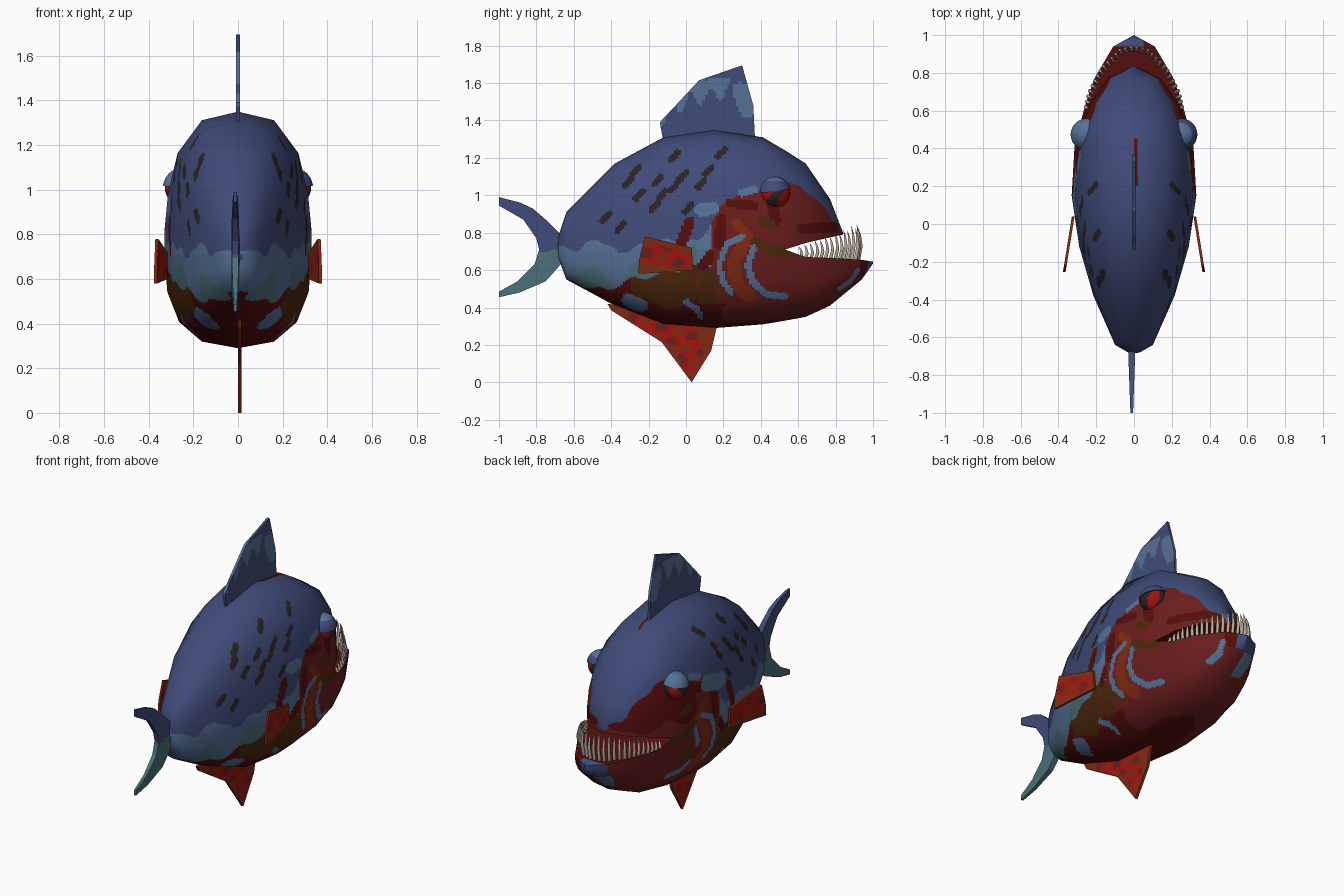
import bpy, bmesh, math
from mathutils import Vector

if "Cube" in bpy.data.objects:
    bpy.data.objects.remove(bpy.data.objects["Cube"])

def srgb(r, g, b):
    return tuple((c / 255 / 12.92) if c < 10 else ((c / 255 + .055) / 1.055) ** 2.4 for c in (r, g, b)) + (1,)

PALETTE = [("back blue", (64, 75, 121)), ("pale blue", (86, 114, 150)), ("teal", (76, 112, 122)),
           ("flesh red", (106, 30, 29)), ("dark red", (84, 13, 12)), ("bright red", (166, 18, 14)),
           ("rust", (130, 42, 18)), ("brown", (76, 40, 12)), ("near black", (42, 35, 37)),
           ("ivory", (188, 172, 152))]
MATS = []
for n, c in PALETTE:
    m = bpy.data.materials.new(n)
    m.diffuse_color = srgb(*c)
    m.use_nodes = True
    m.node_tree.nodes["Principled BSDF"].inputs["Base Color"].default_value = m.diffuse_color
    MATS.append(m)
BLUE, PALE, TEAL, FLESH, DARK, BRIGHT, RUST, BROWN, BLACK, IVORY = range(10)

def finish(name, me, rule):
    ob = bpy.data.objects.new(name, me)
    bpy.context.collection.objects.link(ob)
    for m in MATS:
        me.materials.append(m)
    for p in me.polygons:
        p.material_index = rule(*p.center)
    return ob

def lerp(pts, t):
    if t <= pts[0][0]:
        return pts[0][1]
    for (a, p), (b, q) in zip(pts, pts[1:]):
        if t <= b:
            return p + (q - p) * (t - a) / (b - a)
    return pts[-1][1]

def near(path, y, z, r):
    for (a, b), (c, d) in zip(path, path[1:]):
        u, v = c - a, d - b
        t = max(0, min(1, ((y - a) * u + (z - b) * v) / (u * u + v * v)))
        if (y - a - t * u) ** 2 + (z - b - t * v) ** 2 < r * r:
            return True
    return False

def grid(name, P, ni, nj, rule):
    """Finely split faceted grid that keeps the coarse mesh's smooth normals."""
    R, C = len(P), len(P[0])
    N = []
    for i in range(R):
        row = []
        for j in range(C):
            di = P[min(i + 1, R - 1)][j] - P[max(i - 1, 0)][j]
            dj = P[i][min(j + 1, C - 1)] - P[i][max(j - 1, 0)]
            k = di.cross(dj)
            row.append(k.normalized() if k.length > 1e-6 else Vector((0, -1 if i == 0 else 1, 0)))
        N.append(row)
    def sample(G, a, b):
        i, j = min(a // ni, R - 2), min(b // nj, C - 2)
        s, t = a / ni - i, b / nj - j
        return G[i][j].lerp(G[i + 1][j], s).lerp(G[i][j + 1].lerp(G[i + 1][j + 1], s), t)
    A, B = (R - 1) * ni + 1, (C - 1) * nj + 1
    idx = [(a, b) for a in range(A) for b in range(B)]
    faces = [(a * B + b, (a + 1) * B + b, (a + 1) * B + b + 1, a * B + b + 1)
             for a in range(A - 1) for b in range(B - 1)]
    me = bpy.data.meshes.new(name)
    me.from_pydata([sample(P, *k) for k in idx], [], faces, shade_flat=False)
    me.normals_split_custom_set_from_vertices([sample(N, *k).normalized() for k in idx])
    return finish(name, me, rule)

# Body paint rules, by side position (y, z)
TOP = [(-.7, .72), (-.58, .71), (-.47, .77), (-.36, .69), (-.25, .73), (-.1, .76), (.06, .75), (.14, .86),
       (.22, .98), (.4, 1.04), (.55, 1.07), (.68, 1.0), (.84, .80)]
LOW = [(-.7, .54), (-.6, .53), (-.42, .49), (-.3, .55), (-.1, .58), (.02, .62)]
SPOTS = [(-.06, 1.21), (.19, 1.23), (-.27, 1.13), (-.31, 1.07), (-.15, 1.08), (-.02, 1.1), (.12, 1.13),
         (-.25, 1.0), (-.13, 1.0), (-.06, 1.05), (.08, 1.06), (.01, .93), (-.17, .94), (-.35, .83), (-.43, .88)]
STROKES = [(PALE, .016, [(.3, .78), (.22, .74), (.18, .64), (.19, .55), (.24, .48)]),
           (PALE, .018, [(.36, .72), (.33, .62), (.36, .53), (.43, .47), (.53, .46)]),
           (PALE, .035, [(-.31, .44), (-.24, .41)]),
           (PALE, .016, [(.0, .43), (.06, .39), (.08, .35)]),
           (PALE, .035, [(.08, .92), (.14, .93)]),
           (PALE, .022, [(.3, 1.01), (.36, 1.03)]),
           (RUST, .035, [(.31, .74), (.25, .64), (.27, .52), (.34, .46)]),
           (RUST, .025, [(.27, .85), (.33, .78)]),
           (BROWN, .025, [(.37, .75), (.45, .71), (.54, .69)]),
           (BROWN, .024, [(.41, .86), (.46, .84)]),
           (BROWN, .03, [(.1, .55), (.14, .45)]),
           (DARK, .028, [(-.03, .73), (.02, .86)]),
           (DARK, .03, [(.19, .87), (.18, .74)]),
           (DARK, .026, [(.13, .68), (.09, .62)]),
           (DARK, .025, [(.24, .96), (.36, .94)]),
           (DARK, .03, [(.46, .95), (.48, .87)]),
           (DARK, .028, [(.62, .82), (.79, .83)])]
# Patches found on one side only
LEFT = [(PALE, .035, [(.86, .46), (.92, .54)]), (PALE, .05, [(.1, .92), (.24, .95)]),
        (BROWN, .04, [(.36, .56), (.46, .58)])]
RIGHT = [(PALE, .012, [(.82, .5), (.88, .54), (.92, .6)])]

def body_paint(x, y, z):
    if z > 1.25 and .2 < y < .45 and abs(x - .012) < .01:
        return DARK
    for sy, sz in SPOTS:
        if near([(sy - .018, sz - .02), (sy + .018, sz + .02)], y, z, .017):
            return BLACK
    if y > .935 and z > .57:
        return BLUE if x < .05 else DARK
    side = LEFT if x < -.02 else RIGHT if x > .05 else []
    for m, r, path in side + STROKES:
        if near(path, y, z, r):
            return m
    if z > lerp(TOP, y) + .012 * math.sin(45 * y):
        return BLUE
    if y < .06:
        low = lerp(LOW, y) + .012 * math.sin(38 * y)
        if z > low:
            return TEAL if z < low + .06 + .06 * math.sin(22 * y) else PALE
        return BROWN if z > .42 + .03 * math.sin(20 * y) and y > -.3 else DARK
    if y < .22 + .03 * math.sin(30 * z):
        if z > .62:
            return PALE if y < .13 else FLESH
        return DARK if z < .42 else (BROWN if math.sin(40 * z + 30 * y) > 0 else FLESH)
    if z < .33 and abs(x) < .12:
        return DARK
    if x < 0 and z > .8 + .03 * math.sin(25 * y) and y > .35:
        return DARK
    return FLESH

# Body sections: y, top z, bottom z, half width
REAR = [(-.685, .72, .72, 0), (-.68, .79, .66, .03), (-.64, .91, .55, .1), (-.38, 1.17, .41, .215),
        (-.12, 1.31, .31, .29), (.15, 1.35, .29, .33), (.41, 1.31, .31, .315), (.53, 1.24, .33, .285)]
PROF_U = [(1, 0), (1, .16), (.95, .43), (.82, .71), (.49, .94)]
PROF_L = [(1, 0), (.96, .4), (.8, .72), (.49, .93)]

def ring(y, seam, edge, w, prof, s):
    half = [(s * w * u, seam + (edge - seam) * v) for u, v in prof]
    pts = half + [(0, edge)] + [(-x, z) for x, z in reversed(half)]
    return [Vector((x, y, z)) for x, z in pts]

upper = [(y, .71, t, w) for y, t, b, w in REAR] + [(.64, .745, 1.17, .235), (.77, .775, .98, .14), (.84, .79, .80, 0)]
lower = [(y, .71, b, w) for y, t, b, w in REAR] + [(.64, .67, .35, .255), (.77, .665, .41, .21),
                                                    (.94, .655, .55, .11), (1.0, .645, .635, 0)]
grid("upper_body", [ring(*r, PROF_U, 1) for r in upper], 20, 16, body_paint)
grid("lower_body", [ring(*r, PROF_L, -1) for r in lower], 18, 16, body_paint)

# Mouth lining
for name, rows, s in (("mouth_roof", upper, -1), ("mouth_floor", lower, 1)):
    grid(name, [[Vector((s * w, y, z)), Vector((-s * w, y, z))] for y, z, e, w in rows[7:]], 6, 16,
         lambda x, y, z: BLUE if y > .93 and x < .05 else DARK)

# Flat fins cut into small cells for painting
def plate(name, outline, x0, thick, rule, place=None):
    bm = bmesh.new()
    f = bm.faces.new([bm.verts.new((x0 - thick / 2, y, z)) for y, z in outline])
    ext = bmesh.ops.extrude_face_region(bm, geom=[f], use_keep_orig=True)
    bmesh.ops.translate(bm, vec=(thick, 0, 0), verts=[v for v in ext["geom"] if isinstance(v, bmesh.types.BMVert)])
    bmesh.ops.triangulate(bm, faces=bm.faces[:])
    for ax in (1, 2):
        lo, hi = min(p[ax - 1] for p in outline), max(p[ax - 1] for p in outline)
        no = Vector((0, ax == 1, ax == 2))
        for k in range(1, int((hi - lo) / .015)):
            bmesh.ops.bisect_plane(bm, geom=bm.verts[:] + bm.edges[:] + bm.faces[:],
                                   plane_co=no * (lo + k * .015 + .0013), plane_no=no)
    for v in bm.verts:
        v.co = place(v.co) if place else v.co
    bmesh.ops.recalc_face_normals(bm, faces=bm.faces[:])
    me = bpy.data.meshes.new(name)
    bm.to_mesh(me)
    bm.free()
    return finish(name, me, rule)

def dorsal_paint(x, y, z):
    if near([(.29, 1.56), (.33, 1.46)], y, z, .045):
        return PALE
    drip = lerp([(-.14, 1.4), (.0, 1.5), (.1, 1.53), (.24, 1.56)], y) + .04 * math.sin(60 * y)
    return PALE if drip < z < 1.62 and y < .24 else BLUE

def red_fin(path, r):
    def rule(x, y, z):
        if near(path, y, z, r):
            w = math.sin(45 * y + 25 * z) + math.sin(60 * z - 20 * y)
            return FLESH if w > .7 else RUST if w < -.9 else BRIGHT
        return RUST
    return rule

plate("dorsal_fin", [(-.12, 1.28), (-.14, 1.39), (.07, 1.615), (.30, 1.695), (.36, 1.48), (.37, 1.28)], 0, .016, dorsal_paint)
plate("belly_fin", [(-.42, .42), (-.40, .385), (-.13, .215), (.03, 0), (.135, .17), (.17, .32)], .008, .016,
      red_fin([(-.25, .33), (.0, .24), (.03, .12)], .065))
plate("tail_fin", [(-.6, .78), (-.67, .79), (-.75, .87), (-.82, .93), (-.89, .962), (-1, .99), (-1, .945), (-.87, .87),
                   (-.80, .77), (-.785, .71), (-.81, .63), (-.9, .54), (-1, .485), (-1, .455), (-.89, .48), (-.75, .54),
                   (-.67, .63), (-.6, .65)],
      -.012, .03, lambda x, y, z: BLUE if z > .7 + .25 * (y + .75) else TEAL,
      lambda c: Vector((-.012 + (c.x + .012) * (.35 + .84 * min(1, (c.y + 1.05) / .35)), c.y, c.z)))
for s, side in ((1, "right"), (-1, "left")):
    plate("side_fin_" + side, [(.04, .6), (.03, .72), (-.22, .78), (-.25, .66), (-.255, .58)], 0, .014,
          red_fin([(-.02, .66), (-.2, .69)], .05),
          lambda c: Vector((s * (c.x + .322 + (.04 - c.y) * .16), c.y, c.z)))

# Eyes and lids
def ball(name, c, r, rule, cut=None):
    bm = bmesh.new()
    bmesh.ops.create_uvsphere(bm, u_segments=40, v_segments=30, radius=r)
    if cut:
        bmesh.ops.bisect_plane(bm, geom=bm.verts[:] + bm.edges[:] + bm.faces[:], plane_co=(0, 0, .02),
                               plane_no=cut, clear_inner=True)
        bmesh.ops.holes_fill(bm, edges=bm.edges[:])
    bmesh.ops.translate(bm, vec=c, verts=bm.verts[:])
    me = bpy.data.meshes.new(name)
    bm.to_mesh(me)
    bm.free()
    ob = finish(name, me, rule)
    bpy.context.view_layer.objects.active = ob
    ob.select_set(True)
    bpy.ops.object.shade_smooth_by_angle(angle=math.radians(40))
    ob.select_set(False)

def eye_paint(x, y, z):
    band = (y - .48) * .86 - (z - 1) * .5
    return BLACK if abs(band) < .026 or math.hypot(y - .475, z - 1.01) > .075 else BRIGHT

for s, side in ((1, "right"), (-1, "left")):
    c = Vector((s * .248, .475, 1.01))
    ball("eye_" + side, c, .08, eye_paint)
    ball("eyelid_" + side, c, .088, lambda x, y, z: PALE if x < 0 or z > 1.075 else BLUE,
         Vector((s * .12, -.12, 1)).normalized())

# Teeth along the lower jaw
JAW = [Vector(p) for p in ((.235, .59), (.22, .68), (.16, .81), (.07, .905), (0, .925))]
lens = [0]
for a, b in zip(JAW, JAW[1:]):
    lens.append(lens[-1] + (b - a).length)
bm = bmesh.new()
for k in range(15):
    t = (k + .5) / 15
    px, py = (lerp(list(zip(lens, [p[i] for p in JAW])), t * lens[-1]) for i in (0, 1))
    h = .07 + .12 * min(1, t * 1.25) * (1 if k % 2 else .86)
    for s in (1, -1):
        rings = []
        for f, r in ((0, .011), (.45, .010), (.8, .006), (1, .001)):
            bend = .025 * math.sin(math.pi * f)
            o = Vector((s * (px + bend * (1 - t)), py + bend * .6, .65 + h * f))
            rings.append([bm.verts.new(o + Vector((r * math.cos(a * math.pi / 3), r * math.sin(a * math.pi / 3), 0)))
                          for a in range(6)])
        for q, w in zip(rings, rings[1:]):
            for a in range(6):
                bm.faces.new((q[a], q[(a + 1) % 6], w[(a + 1) % 6], w[a])).smooth = True
        bm.faces.new(rings[-1])
me = bpy.data.meshes.new("teeth")
bm.to_mesh(me)
bm.free()
finish("teeth", me, lambda x, y, z: IVORY)
